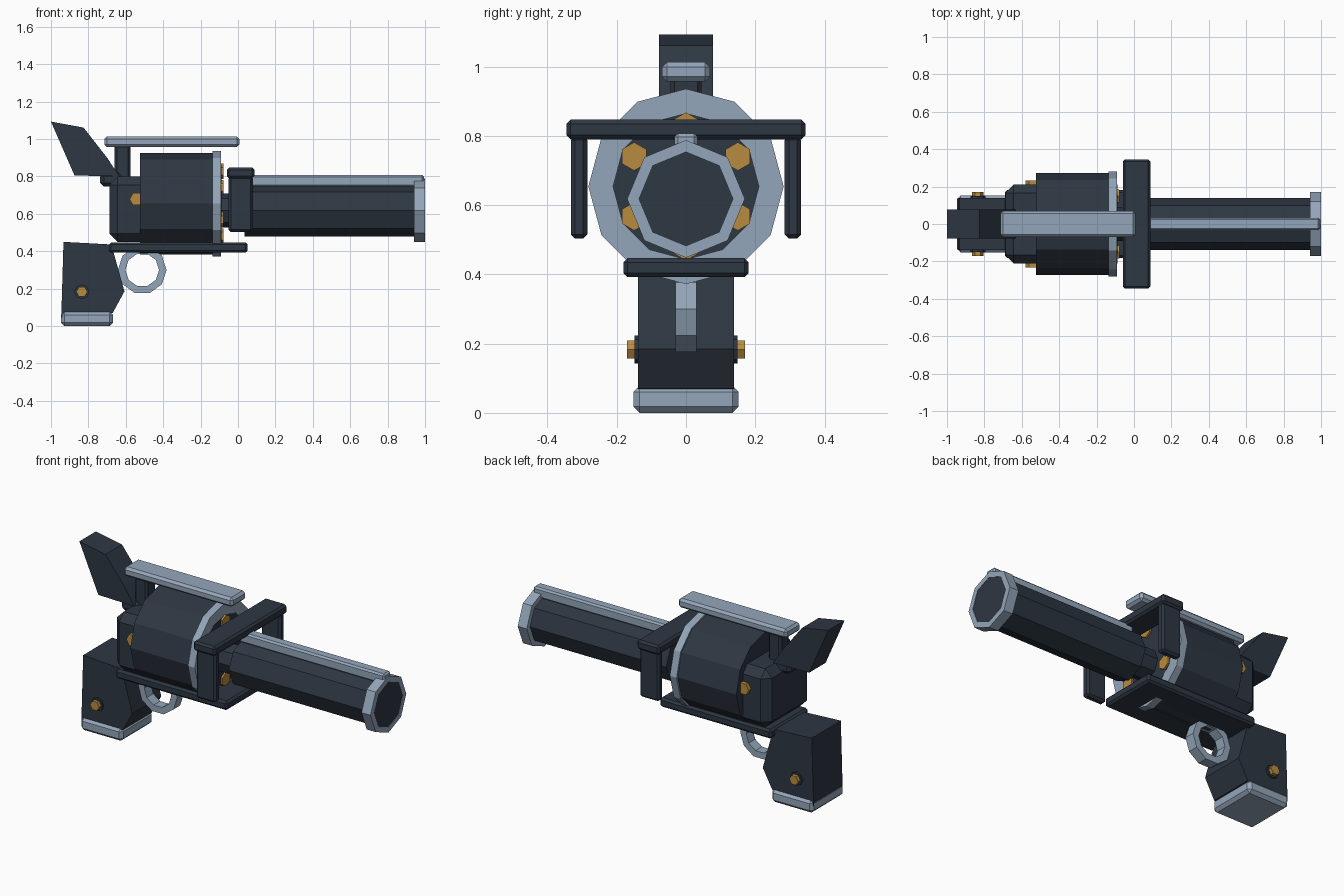
import bpy, bmesh, math
from mathutils import Vector

if "Cube" in bpy.data.objects:
    bpy.data.objects.remove(bpy.data.objects["Cube"])


def material(name, rgb):
    m = bpy.data.materials.new(name)
    m.diffuse_color = (*rgb, 1)
    m.use_nodes = True
    m.node_tree.nodes["Principled BSDF"].inputs["Base Color"].default_value = m.diffuse_color
    return m


DARK = material("dark_gunmetal", (0.027, 0.038, 0.055))
LIGHT = material("pale_steel", (0.296, 0.381, 0.49))
GOLD = material("brass", (0.48, 0.26, 0.05))


def finish(name, bm, mat, bevel=0):
    bmesh.ops.recalc_face_normals(bm, faces=bm.faces)
    if bevel:
        bmesh.ops.bevel(bm, geom=bm.edges[:], offset=bevel, segments=1,
                        affect='EDGES', clamp_overlap=True)
    me = bpy.data.meshes.new(name)
    bm.to_mesh(me)
    bm.free()
    me.materials.append(mat)
    ob = bpy.data.objects.new(name, me)
    bpy.context.collection.objects.link(ob)
    return ob


def box(name, x, y, z, mat, bevel=0.012):
    """Box from (min, max) ranges with chamfered edges."""
    bm = bmesh.new()
    bmesh.ops.create_cube(bm, size=1)
    for v in bm.verts:
        v.co = Vector([(r[0] + r[1]) / 2 + c * (r[1] - r[0])
                       for r, c in zip((x, y, z), v.co)])
    return finish(name, bm, mat, bevel)


def place(axis, p, q, t):
    """Point (p, q) of a profile at position t along the axis."""
    return (t, p, q) if axis == 'X' else (p, t, q)


def prism(name, axis, pts, a, b, mat):
    """Extrude a closed profile from a to b along an axis."""
    bm = bmesh.new()
    lo = [bm.verts.new(place(axis, p, q, a)) for p, q in pts]
    hi = [bm.verts.new(place(axis, p, q, b)) for p, q in pts]
    bm.faces.new(lo)
    bm.faces.new(hi)
    for i in range(len(pts)):
        j = (i + 1) % len(pts)
        bm.faces.new((lo[i], lo[j], hi[j], hi[i]))
    return finish(name, bm, mat)


def polygon(n, r, cx, cy, start=0):
    return [(cx + r * math.cos(start + math.tau * i / n),
             cy + r * math.sin(start + math.tau * i / n)) for i in range(n)]


def ring(name, axis, n, r_out, r_in, c, a, b, mat):
    """Square-section ring."""
    bm = bmesh.new()
    loops = [[bm.verts.new(place(axis, p, q, t)) for p, q in polygon(n, r, *c)]
             for r, t in ((r_out, a), (r_out, b), (r_in, b), (r_in, a))]
    for k in range(4):
        s, t = loops[k], loops[(k + 1) % 4]
        for i in range(n):
            j = (i + 1) % n
            bm.faces.new((s[i], s[j], t[j], t[i]))
    return finish(name, bm, mat)


# Barrel, muzzle and top rib
BZ = 0.618
prism("barrel", 'X', polygon(8, 0.138, 0, BZ), 0.035, 0.998, DARK)
ring("muzzle_ring", 'X', 8, 0.17, 0.137, (0, BZ), 0.94, 1.0, LIGHT)
box("barrel_rib", (0.03, 0.995), (-0.033, 0.033), (0.745, 0.807), LIGHT, 0.01)
prism("cylinder_pin", 'X', polygon(8, 0.09, 0, BZ), -0.12, 0.05, DARK)

# Cylinder drum, rim and six cartridges
CZ = 0.654
prism("drum", 'X', polygon(12, 0.272, 0, CZ), -0.525, -0.125, DARK)
ring("drum_rim", 'X', 12, 0.282, 0.21, (0, CZ), -0.135, -0.09, LIGHT)
prism("drum_face", 'X', polygon(12, 0.212, 0, CZ), -0.13, -0.089, DARK)
for i in range(6):
    a = math.radians(30 + 60 * i)
    prism(f"cartridge_{i + 1}", 'X',
          polygon(6, 0.041, 0.173 * math.cos(a), CZ + 0.173 * math.sin(a), math.pi / 2),
          -0.12, -0.078, GOLD)

# Front yoke
box("yoke_bar", (-0.06, 0.088), (-0.345, 0.345), (0.79, 0.847), DARK)
for side, s in (("left", -1), ("right", 1)):
    box(f"yoke_leg_{side}", (-0.05, 0.08), sorted((s * 0.285, s * 0.332)),
        (0.503, 0.80), DARK)

# Rear frame, lower plate, sight rail
box("rear_frame", (-0.688, -0.46), (-0.21, 0.21), (0.45, 0.80), DARK, 0.045)
box("lower_plate", (-0.69, 0.052), (-0.181, 0.181), (0.392, 0.447), DARK)
box("sight_rail", (-0.715, 0.008), (-0.069, 0.069), (0.957, 1.013), LIGHT, 0.014)
box("rail_post", (-0.66, -0.575), (-0.045, 0.045), (0.77, 0.97), DARK)

# Hammer
prism("hammer", 'Y', [(-1.0, 1.093), (-0.826, 1.061), (-0.70, 0.90),
                      (-0.634, 0.80), (-0.874, 0.805)], -0.078, 0.078, DARK)
box("hammer_base", (-0.737, -0.62), (-0.07, 0.07), (0.745, 0.82), DARK, 0.02)

# Grip and butt cap
prism("grip", 'Y', [(-0.933, 0.45), (-0.677, 0.436), (-0.607, 0.185),
                    (-0.67, 0.07), (-0.945, 0.045)], -0.138, 0.138, DARK)
box("butt_cap", (-0.946, -0.668), (-0.152, 0.152), (0, 0.078), LIGHT, 0.018)

# Trigger guard
ring("trigger_guard", 'Y', 10, 0.13, 0.09, (-0.512, 0.30), -0.031, 0.031, LIGHT)

# Screws on both sides
for side, s in (("left", -1), ("right", 1)):
    prism(f"grip_washer_{side}", 'Y', polygon(8, 0.04, -0.835, 0.183),
          s * 0.12, s * 0.149, DARK)
    prism(f"grip_screw_{side}", 'Y', polygon(6, 0.03, -0.835, 0.183),
          s * 0.12, s * 0.17, GOLD)
    prism(f"frame_screw_{side}", 'Y', polygon(6, 0.037, -0.543, 0.678),
          s * 0.18, s * 0.233, GOLD)
